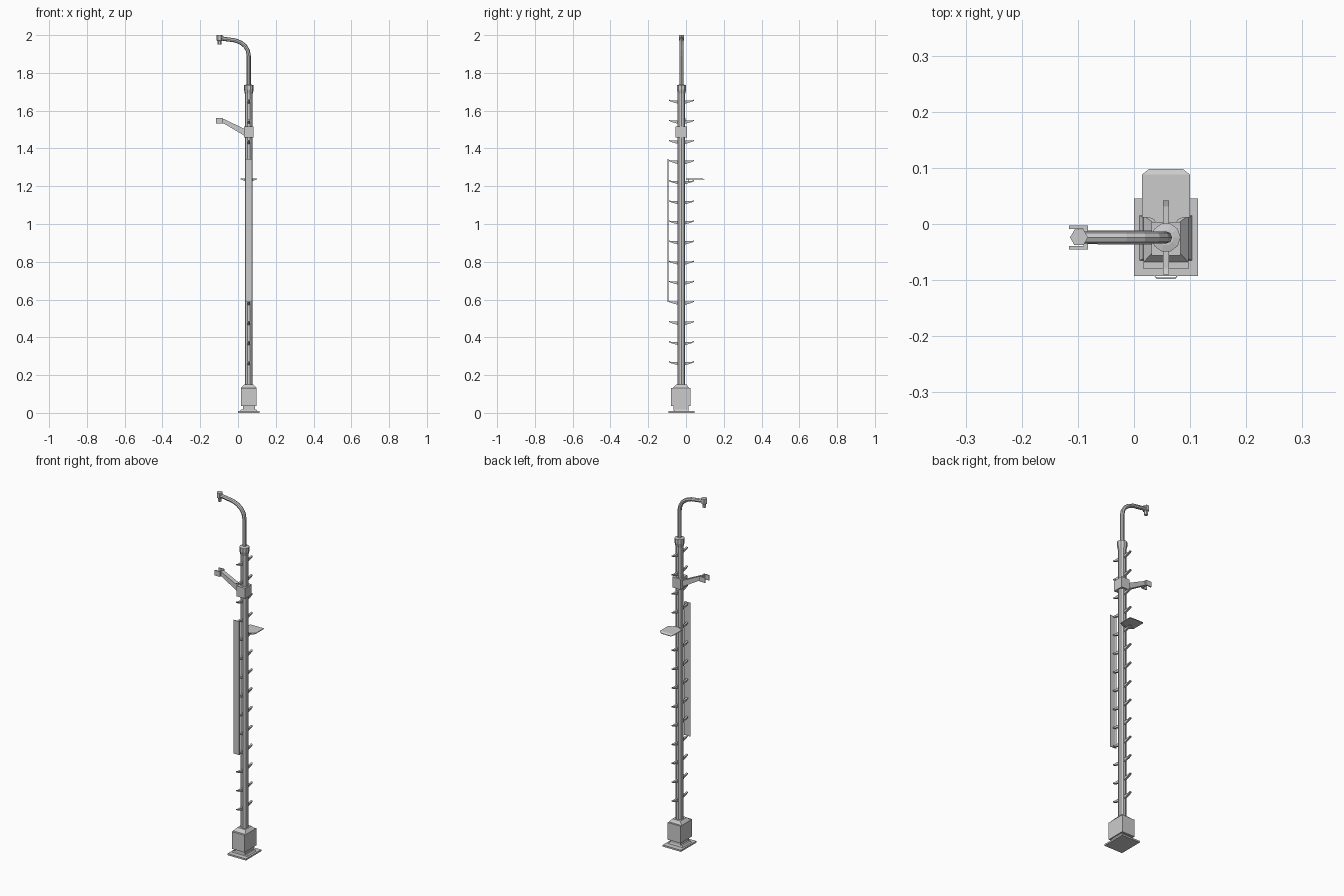
import bpy, bmesh, math
from mathutils import Vector

if "Cube" in bpy.data.objects:
    bpy.data.objects.remove(bpy.data.objects["Cube"])

CX, CY = 0.057, -0.024   # pole axis


def make(name, bm):
    bmesh.ops.recalc_face_normals(bm, faces=bm.faces)
    me = bpy.data.meshes.new(name)
    bm.to_mesh(me)
    bm.free()
    ob = bpy.data.objects.new(name, me)
    bpy.context.collection.objects.link(ob)
    return ob


def loft(name, rings):
    """Closed solid skinned through rings with equal point counts."""
    bm = bmesh.new()
    vs = [[bm.verts.new(p) for p in r] for r in rings]
    n = len(vs[0])
    for a, b in zip(vs, vs[1:]):
        for i in range(n):
            j = (i + 1) % n
            bm.faces.new((a[i], a[j], b[j], b[i]))
    bm.faces.new(vs[0])
    bm.faces.new(vs[-1])
    return make(name, bm)


def rect(x0, x1, y0, y1, z):
    return [(x0, y0, z), (x1, y0, z), (x1, y1, z), (x0, y1, z)]


def box(name, x0, x1, y0, y1, z0, z1):
    return loft(name, [rect(x0, x1, y0, y1, z0), rect(x0, x1, y0, y1, z1)])


def turned(name, profile, sides, x=CX, y=CY):
    step = 2 * math.pi / sides
    return loft(name, [[(x + r * math.cos(i * step), y + r * math.sin(i * step), z)
                        for i in range(sides)] for r, z in profile])


def tube(name, pts, r, sides):
    """Pipe along a path lying in the xz plane."""
    rings = []
    for i, p in enumerate(pts):
        a, b = Vector(pts[max(i - 1, 0)]), Vector(pts[min(i + 1, len(pts) - 1)])
        t = (b - a).normalized()
        side = Vector((0, 1, 0))
        up = side.cross(t)
        rings.append([Vector(p) + r * (math.cos(k * 2 * math.pi / sides) * side
                                       + math.sin(k * 2 * math.pi / sides) * up)
                      for k in range(sides)])
    return loft(name, rings)


# Base: foot plate, flange, neck and cabinet with a sloped top
box("base_plate", 0, 0.114, -0.093, 0.045, 0, 0.009)
loft("base_flange", [rect(0.01, 0.103, -0.065, 0.015, 0.009),
                     rect(0.016, 0.097, -0.062, 0.012, 0.018)])
box("base_neck", 0.026, 0.09, -0.066, 0.012, 0.012, 0.04)
loft("base_cabinet", [rect(0.017, 0.097, -0.08, 0.025, 0.036),
                      rect(0.017, 0.097, -0.08, 0.025, 0.133)])
loft("cabinet_cap", [rect(0.017, 0.097, -0.068, 0.015, 0.133),
                     rect(0.032, 0.082, -0.052, 0.004, 0.15)])

# Pole and its flared top collar
turned("pole", [(0.021, 0.13), (0.021, 1.71)], 10)
turned("pole_collar", [(0.021, 1.69), (0.026, 1.712), (0.026, 1.735), (0.014, 1.738)], 10)

# Curved lamp pipe
path = [(CX, CY, 1.73), (CX, CY, 1.89), (0.052, CY, 1.918), (0.038, CY, 1.942),
        (0.015, CY, 1.96), (-0.015, CY, 1.972), (-0.095, CY, 1.983)]
tube("curved_pipe", path, 0.011, 8)

# Hexagonal pipe end
turned("pipe_head", [(0.010, 1.949), (0.010, 1.968), (0.016, 1.972), (0.016, 2.0)], 6,
       -0.098, CY)

# Climbing pegs on both sides of the pole
for i in range(14):
    z = 0.265 + i * 0.1065
    for s in (-1, 1):
        def ring(r, zb, zt, w):
            y = CY + s * r
            return [(CX - w, y, zb), (CX + w, y, zb), (CX + w, y, zt), (CX - w, y, zt)]
        loft("climbing_peg", [ring(0.017, z - 0.013, z + 0.005, 0.0055),
                              ring(0.055, z - 0.002, z + 0.005, 0.0055),
                              ring(0.066, z + 0.003, z + 0.009, 0.0055)])

# Tall front panel, shallow channel section
prof = [(0.036, -0.092), (0.040, -0.098), (0.074, -0.098), (0.078, -0.092),
        (0.073, -0.095), (0.041, -0.095)]
loft("front_panel", [[(x, y, z) for x, y in prof] for z in (0.588, 1.343)])

# Clamp and side bracket arm with open channel end
box("arm_clamp", 0.031, 0.083, -0.056, 0.004, 1.458, 1.517)


def arm_ring(x, zb, zt, w):
    return [(x, CY - w, zb), (x, CY + w, zb), (x, CY + w, zt), (x, CY - w, zt)]


loft("bracket_arm", [arm_ring(0.035, 1.467, 1.503, 0.013),
                     arm_ring(-0.075, 1.532, 1.556, 0.012),
                     arm_ring(-0.088, 1.534, 1.561, 0.012)])
u = [(-0.116, -0.045), (-0.082, -0.045), (-0.082, -0.003), (-0.116, -0.003),
     (-0.116, -0.009), (-0.090, -0.009), (-0.090, -0.039), (-0.116, -0.039)]
loft("arm_channel_end", [[(x, y, z) for x, y in u] for z in (1.533, 1.562)])

# Rear shelf: thin flared plate with a turned-down chamfered lip
half = [(0.018, 0.0), (0.022, 0.008), (0.043, 0.016), (0.043, 0.088)]
outline = [(CX - x, y) for x, y in half] + [(CX + x, y) for x, y in reversed(half)]
loft("rear_shelf", [[(x, y, z) for x, y in outline] for z in (1.236, 1.240)])
loft("shelf_lip", [
    [(CX - 0.043, 0.088, 1.240), (CX + 0.043, 0.088, 1.240),
     (CX + 0.043, 0.088, 1.236), (CX - 0.043, 0.088, 1.236)],
    [(CX - 0.03, 0.098, 1.234), (CX + 0.03, 0.098, 1.234),
     (CX + 0.03, 0.098, 1.231), (CX - 0.03, 0.098, 1.231)]])
# Tapered shelf brackets beside the pole
for s in (-1, 1):
    loft("shelf_bracket", [[(CX + s * 0.016, y, 1.226), (CX + s * 0.016, y, 1.24),
                            (CX + s * 0.043, y, 1.238), (CX + s * 0.043, y, 1.236)]
                           for y in (0.012, 0.017)])
